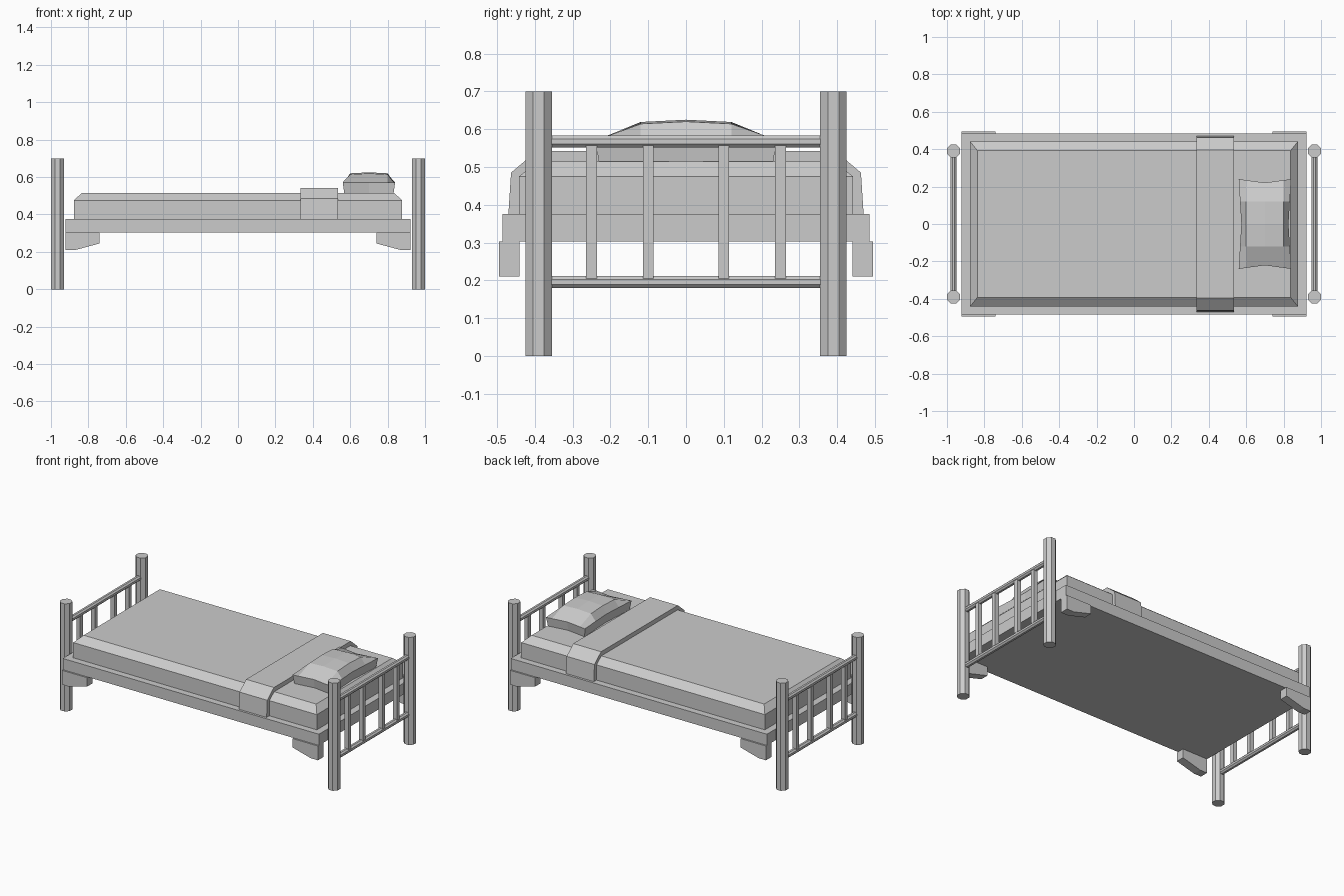
import bpy, bmesh, math
from mathutils import Vector, Matrix

if "Cube" in bpy.data.objects:
    bpy.data.objects.remove(bpy.data.objects["Cube"])


def finish(bm, name):
    bmesh.ops.recalc_face_normals(bm, faces=bm.faces)
    mesh = bpy.data.meshes.new(name)
    bm.to_mesh(mesh)
    bm.free()
    ob = bpy.data.objects.new(name, mesh)
    bpy.context.collection.objects.link(ob)
    return ob


def box(name, x, y, z):
    bm = bmesh.new()
    bmesh.ops.create_cube(bm, size=1)
    for v in bm.verts:
        v.co = Vector([(r[0] + r[1]) / 2 + c * (r[1] - r[0]) for r, c in zip((x, y, z), v.co)])
    return finish(bm, name)


def rod(name, a, b, radius):
    # eight-sided rod with flats facing the axes
    a, b = Vector(a), Vector(b)
    d = b - a
    bm = bmesh.new()
    r = radius / math.cos(math.pi / 8)
    bmesh.ops.create_cone(bm, cap_ends=True, segments=8, radius1=r, radius2=r, depth=d.length,
                          matrix=Matrix.Rotation(math.pi / 8, 4, 'Z'))
    rot = Vector((0, 0, 1)).rotation_difference(d).to_matrix().to_4x4()
    bm.transform(Matrix.Translation((a + b) / 2) @ rot)
    return finish(bm, name)


def extrude_profile(name, points, vec):
    bm = bmesh.new()
    face = bm.faces.new([bm.verts.new(p) for p in points])
    new = bmesh.ops.extrude_face_region(bm, geom=[face])['geom']
    bmesh.ops.translate(bm, vec=vec, verts=[v for v in new if isinstance(v, bmesh.types.BMVert)])
    if face.is_valid and len(bm.faces) == len(points) + 1:
        low = [v for v in bm.verts if any(e.is_boundary for e in v.link_edges)]
        if low:
            bmesh.ops.holes_fill(bm, edges=[e for e in bm.edges if e.is_boundary])
    return finish(bm, name)


# head and foot ends: posts, rails and spindles
for sx, end in ((-1, "foot"), (1, "head")):
    x = sx * 0.965
    for sy in (-1, 1):
        rod(end + "_post", (x, sy * 0.39, 0), (x, sy * 0.39, 0.70), 0.035)
    for z in (0.195, 0.567):
        rod(end + "_rail", (x, -0.36, z), (x, 0.36, z), 0.016)
    for y in (-0.25, -0.1, 0.1, 0.25):
        box(end + "_spindle", (x - 0.014, x + 0.014), (y - 0.014, y + 0.014), (0.205, 0.557))

# base
box("bed_base", (-0.922, 0.922), (-0.485, 0.485), (0.303, 0.376))

# corner brackets under the base
for sx in (-1, 1):
    for sy in (-1, 1):
        pts = [(0.922, 0.303), (0.922, 0.21), (0.87, 0.21), (0.74, 0.245), (0.74, 0.303)]
        extrude_profile("corner_bracket", [(sx * px, sy * 0.44, pz) for px, pz in pts],
                        (0, sy * 0.055, 0))

# mattress with chamfered top
bm = bmesh.new()
rings = [[bm.verts.new((sx * x, sy * y, z)) for sx, sy in ((-1, -1), (1, -1), (1, 1), (-1, 1))]
         for x, y, z in ((0.877, 0.442, 0.376), (0.877, 0.442, 0.475), (0.837, 0.392, 0.514))]
bm.faces.new(rings[0])
bm.faces.new(rings[-1])
for lo, hi in zip(rings, rings[1:]):
    for i in range(4):
        j = (i + 1) % 4
        bm.faces.new((lo[i], lo[j], hi[j], hi[i]))
finish(bm, "mattress")

# folded blanket band across the mattress
half = [(0.47, 0.376), (0.463, 0.485), (0.395, 0.542)]
profile = half + [(-y, z) for y, z in reversed(half)]
extrude_profile("blanket_fold", [(0.335, y, z) for y, z in profile], (0.2, 0, 0))

# pillow: pinched grid with a domed top and a flat, inset bottom
xs = (-0.14, -0.10, 0, 0.10, 0.14)
ys = (-0.24, -0.12, 0, 0.12, 0.24)
bm = bmesh.new()
top, bottom = [], []
for j, y in enumerate(ys):
    trow, brow = [], []
    for i, x in enumerate(xs):
        on_edge = i in (0, 4) or j in (0, 4)
        px = x * (1 - 0.10 * (1 - abs(y) / 0.24)) if i in (0, 4) else x
        py = y * (0.92 + 0.08 * abs(x) / 0.14) if j in (0, 4) else y
        pz = 0.572 if on_edge else 0.625 - 0.006 * (y != 0) - 0.005 * (x != 0)
        trow.append(bm.verts.new((0.70 + px, py, pz)))
        brow.append(bm.verts.new((0.70 + px * 0.94, py * 0.96, 0.512)))
    top.append(trow)
    bottom.append(brow)
for g in (top, bottom):
    for j in range(4):
        for i in range(4):
            bm.faces.new((g[j][i], g[j][i + 1], g[j + 1][i + 1], g[j + 1][i]))
loop = [(0, i) for i in range(4)] + [(j, 4) for j in range(4)] + \
       [(4, i) for i in range(4, 0, -1)] + [(j, 0) for j in range(4, 0, -1)]
for (a, b), (c, d) in zip(loop, loop[1:] + loop[:1]):
    bm.faces.new((bottom[a][b], bottom[c][d], top[c][d], top[a][b]))
finish(bm, "pillow")
